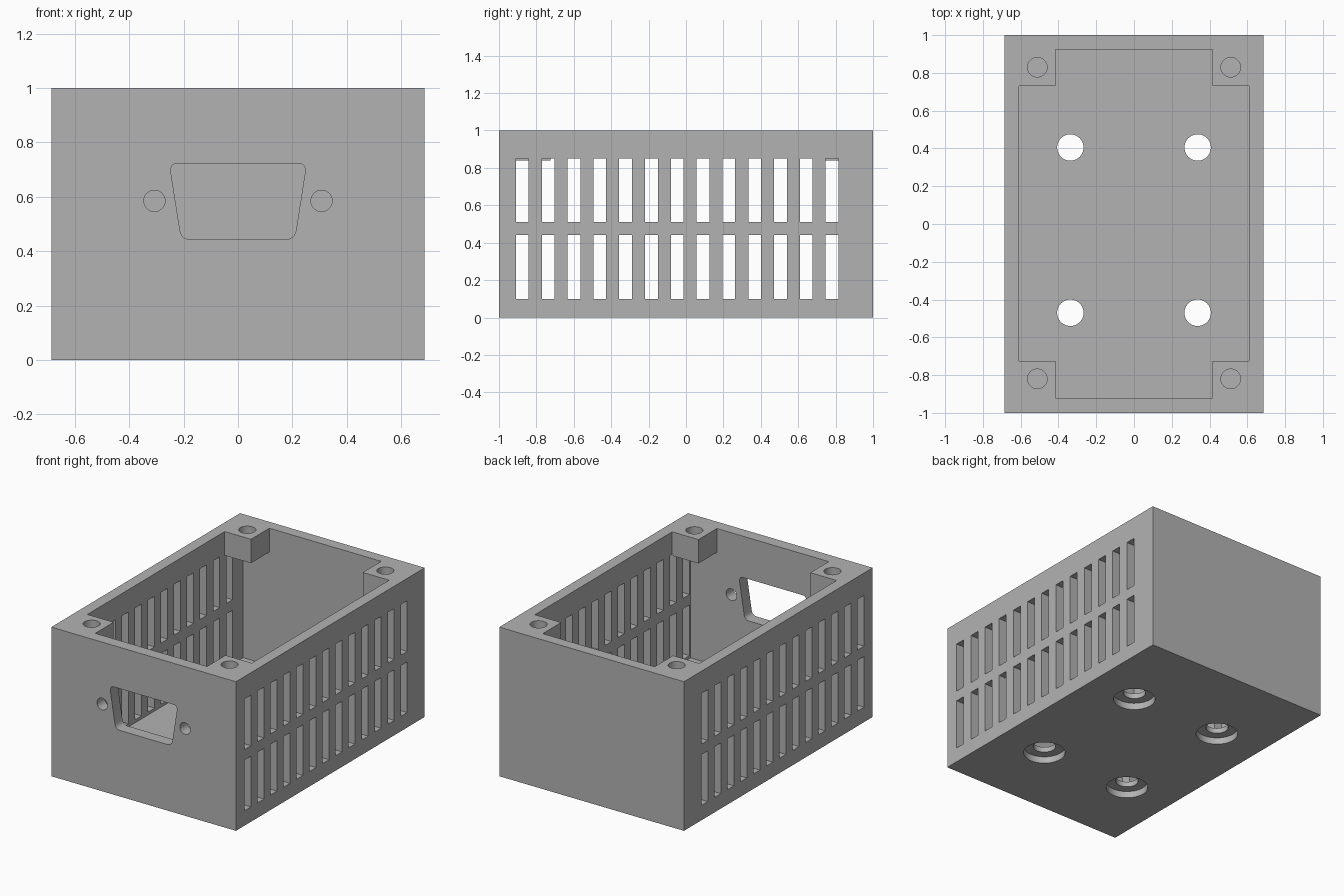
import bpy, bmesh
from math import cos, sin, pi, radians

if "Cube" in bpy.data.objects:
    bpy.data.objects.remove(bpy.data.objects["Cube"])

W, L, H = 0.685, 1.0, 1.0      # half width, half length, height
FLOOR, POST_Z = 0.08, 0.84     # floor thickness, underside of corner posts
IN_X, FRONT, BACK = 0.61, -0.92, 0.925

gray = bpy.data.materials.new("plain gray")
gray.use_nodes = True
gray.diffuse_color = (0.45, 0.45, 0.45, 1)
gray.node_tree.nodes["Principled BSDF"].inputs["Base Color"].default_value = (0.45, 0.45, 0.45, 1)


def add_prism(bm, outline, start, end, axis="z"):
    """Extrude a closed outline along z, or along y for x-z outlines."""
    def place(p, d):
        return (p[0], p[1], d) if axis == "z" else (p[0], d, p[1])
    lo = [bm.verts.new(place(p, start)) for p in outline]
    hi = [bm.verts.new(place(p, end)) for p in outline]
    bm.faces.new(lo)
    bm.faces.new(hi)
    for i in range(len(lo)):
        j = (i + 1) % len(lo)
        bm.faces.new((lo[i], lo[j], hi[j], hi[i]))


def rect(x0, x1, y0, y1):
    return [(x0, y0), (x1, y0), (x1, y1), (x0, y1)]


def circle(cx, cy, r, n=40):
    return [(cx + r * cos(2 * pi * i / n), cy + r * sin(2 * pi * i / n)) for i in range(n)]


def rounded(points, r, steps=6):
    """Round every corner of an outline with a small curve."""
    out = []
    for i, (x, y) in enumerate(points):
        ends = []
        for q in (points[i - 1], points[(i + 1) % len(points)]):
            dx, dy = q[0] - x, q[1] - y
            d = (dx * dx + dy * dy) ** 0.5
            ends.append((x + dx / d * r, y + dy / d * r))
        (ax, ay), (bx, by) = ends
        for s in range(steps + 1):
            t = s / steps
            a, c, b = (1 - t) ** 2, 2 * t * (1 - t), t * t
            out.append((a * ax + c * x + b * bx, a * ay + c * y + b * by))
    return out


def make(name, prisms):
    bm = bmesh.new()
    for p in prisms:
        add_prism(bm, *p)
    bmesh.ops.recalc_face_normals(bm, faces=bm.faces)
    mesh = bpy.data.meshes.new(name)
    bm.to_mesh(mesh)
    bm.free()
    mesh.materials.append(gray)
    obj = bpy.data.objects.new(name, mesh)
    bpy.context.collection.objects.link(obj)
    return obj


enclosure = make("enclosure", [(rect(-W, W, -L, L), 0, H)])
bpy.context.view_layer.objects.active = enclosure
enclosure.select_set(True)


def cut(name, prisms):
    cutter = make(name, prisms)
    cutter.hide_render = True
    mod = enclosure.modifiers.new(name, "BOOLEAN")
    mod.operation, mod.solver, mod.object = "DIFFERENCE", "EXACT", cutter
    bpy.ops.object.modifier_apply(modifier=name)
    bpy.data.objects.remove(cutter)


# Main cavity, then the cross-shaped mouth that leaves four corner posts
px, pf, pb = 0.415, -0.725, 0.73
mouth = [(-px, FRONT), (px, FRONT), (px, pf), (IN_X, pf), (IN_X, pb), (px, pb),
         (px, BACK), (-px, BACK), (-px, pb), (-IN_X, pb), (-IN_X, pf), (-px, pf)]
cut("cavity", [(rect(-IN_X, IN_X, FRONT, BACK), FLOOR, POST_Z)])
cut("mouth", [(mouth, POST_Z - 0.2, H + 0.1)])

# Two rows of ventilation slots in both side walls
slots = []
for i in range(13):
    y = -0.875 + 0.138 * i
    for x0, x1 in ((-0.8, -0.605), (0.605, 0.8)):
        for z0, z1 in ((0.10, 0.44), (0.51, 0.85)):
            slots.append((rect(x0, x1, y - 0.034, y + 0.034), z0, z1))
cut("vent_slots", slots)

# Connector opening and its two fixing holes in the front wall
opening = rounded([(-0.208, 0.443), (0.208, 0.443), (0.252, 0.723), (-0.252, 0.723)], 0.035)
front_holes = [(circle(s * 0.307, 0.585, 0.039), -1.1, -0.88, "y") for s in (-1, 1)]
cut("connector_opening", [(opening, -1.1, -0.88, "y")] + front_holes)

# Lid screw holes in the corner posts
cut("lid_screw_holes", [(circle(x, y, 0.052), POST_Z - 0.1, H + 0.1)
                        for x in (-0.512, 0.512) for y in (-0.82, 0.83)])

# Mounting holes in the floor with wide recesses underneath
mounts = [(x, y) for x in (-0.337, 0.337) for y in (-0.47, 0.405)]
cut("mounting_holes", [(circle(x, y, 0.07), -0.1, 0.2) for x, y in mounts])
cut("mounting_recesses", [(circle(x, y, 0.13), -0.1, 0.045) for x, y in mounts])

bpy.ops.object.shade_smooth_by_angle(angle=radians(30))
